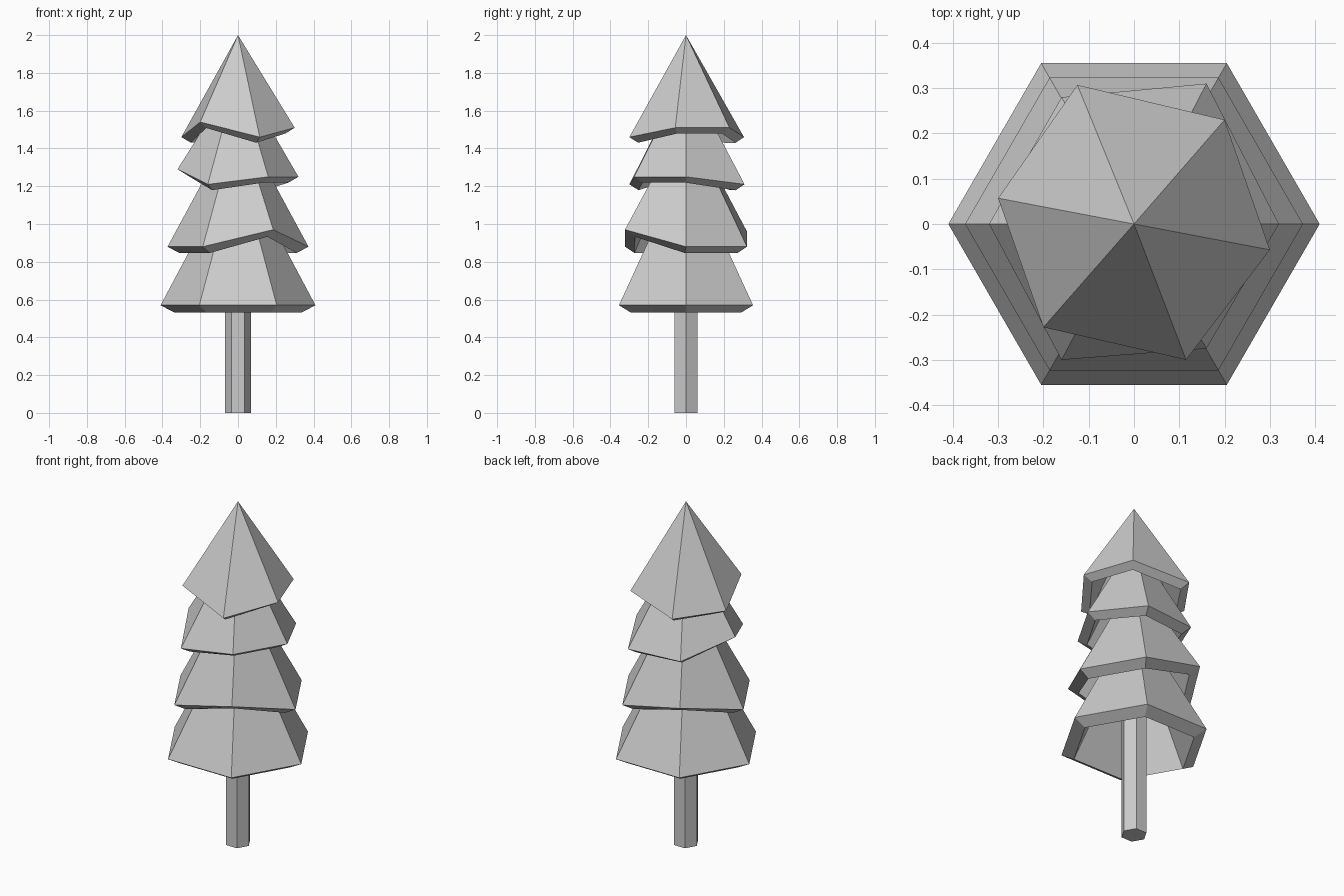
import bpy
import bmesh
from math import cos, sin, radians

cube = bpy.data.objects.get("Cube")
if cube:
    bpy.data.objects.remove(cube, do_unlink=True)

# Single plain grey
grey = bpy.data.materials.new("light_grey")
grey.use_nodes = True
grey.diffuse_color = (0.6, 0.6, 0.6, 1)
grey.node_tree.nodes["Principled BSDF"].inputs["Base Color"].default_value = (0.6, 0.6, 0.6, 1)


def add_object(name, bm):
    mesh = bpy.data.meshes.new(name)
    bmesh.ops.recalc_face_normals(bm, faces=bm.faces)
    bm.to_mesh(mesh)
    bm.free()
    mesh.materials.append(grey)
    obj = bpy.data.objects.new(name, mesh)
    bpy.context.collection.objects.link(obj)
    return obj


def hollow_tier(name, apex, thickness, rim):
    """Open six-sided cone with an uneven rim, thickened inwards."""
    bm = bmesh.new()
    top = bm.verts.new((0, 0, apex))
    ring = [bm.verts.new(p) for p in rim]
    for a, b in zip(ring, ring[1:] + ring[:1]):
        bm.faces.new((a, b, top))
    bm.normal_update()
    obj = add_object(name, bm)
    shell = obj.modifiers.new("shell", "SOLIDIFY")
    shell.thickness = thickness
    shell.offset = -1


def hexagon(radius, heights):
    return [(radius * cos(radians(60 * i)), radius * sin(radians(60 * i)), z)
            for i, z in enumerate(heights)]


# Trunk
bm = bmesh.new()
base = bm.faces.new([bm.verts.new(p) for p in hexagon(0.07, [0] * 6)])
grown = bmesh.ops.extrude_face_region(bm, geom=[base], use_keep_orig=True)
bmesh.ops.translate(bm, vec=(0, 0, 0.95),
                    verts=[v for v in grown["geom"] if isinstance(v, bmesh.types.BMVert)])
add_object("trunk", bm)

# Foliage, from the ground up
hollow_tier("bottom_tier", 1.34, 0.08, hexagon(0.41, [0.57] * 6))
hollow_tier("lower_middle_tier", 1.57, 0.071,
            hexagon(0.373, [0.88, 0.88, 0.96, 0.88, 0.88, 0.97]))
hollow_tier("upper_middle_tier", 1.8, 0.062, [
    (0.32, 0, 1.25), (0.16, 0.31, 1.21), (-0.16, 0.28, 1.21),
    (-0.32, 0, 1.29), (-0.16, -0.3, 1.21), (0.16, -0.275, 1.25)])
hollow_tier("top_tier", 2.0, 0.058, [
    (0.3, -0.057, 1.51), (0.2, 0.23, 1.51), (-0.125, 0.307, 1.46),
    (-0.3, 0.057, 1.46), (-0.2, -0.228, 1.54), (0.115, -0.3, 1.46)])
